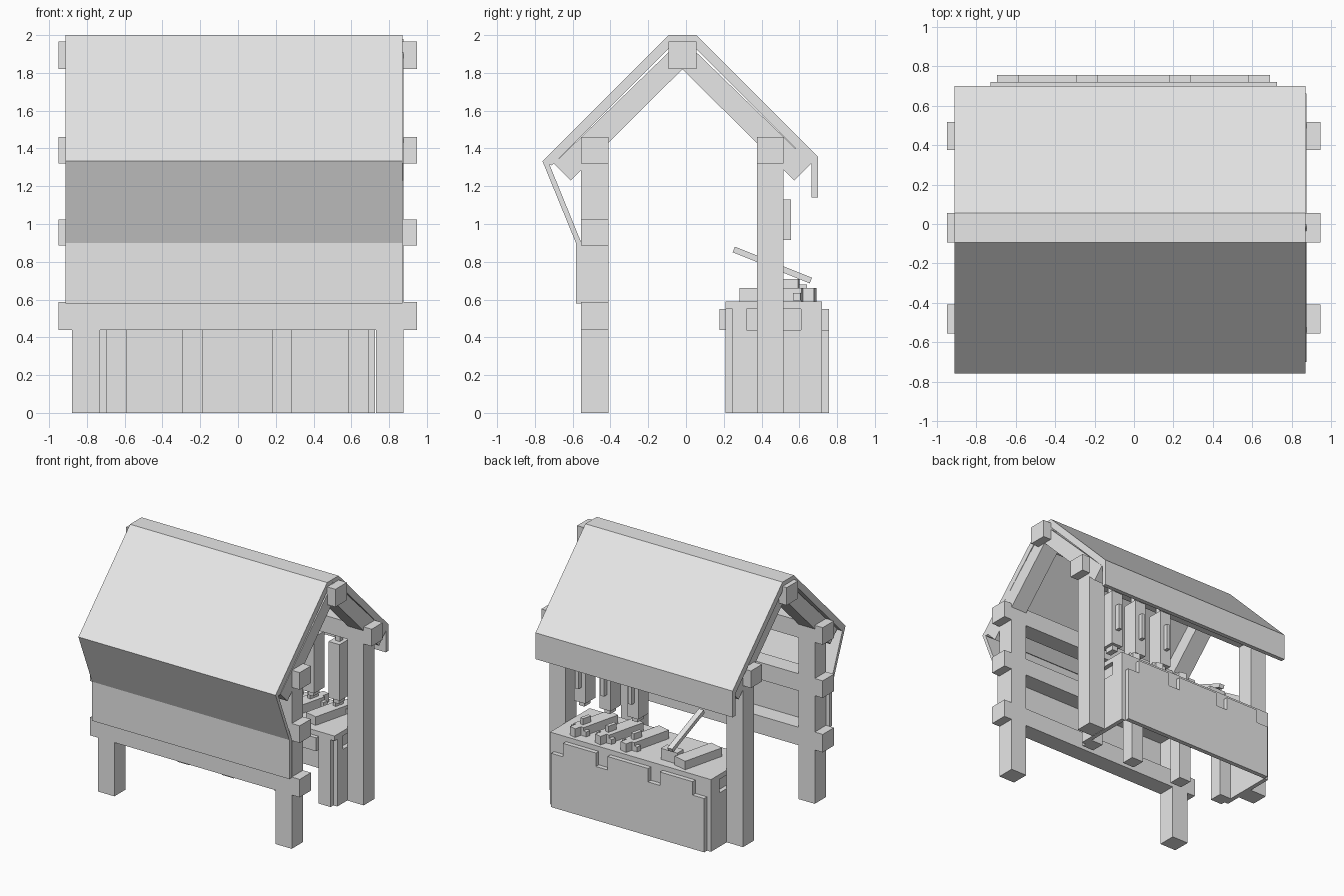
import bpy
import bmesh
from math import radians
from mathutils import Matrix, Vector

cube = bpy.data.objects.get("Cube")
if cube:
    bpy.data.objects.remove(cube, do_unlink=True)

grey = bpy.data.materials.new("plain_grey")
grey.use_nodes = True
tone = (0.8, 0.8, 0.8, 1)
grey.diffuse_color = tone
grey.node_tree.nodes["Principled BSDF"].inputs["Base Color"].default_value = tone


def finish(name, bm):
    bmesh.ops.recalc_face_normals(bm, faces=bm.faces)
    mesh = bpy.data.meshes.new(name)
    bm.to_mesh(mesh)
    bm.free()
    mesh.materials.append(grey)
    ob = bpy.data.objects.new(name, mesh)
    bpy.context.scene.collection.objects.link(ob)
    return ob


def box(name, x, y, z):
    """Box from (low, high) ranges on each axis."""
    bm = bmesh.new()
    size = [b - a for a, b in (x, y, z)]
    mid = [(a + b) / 2 for a, b in (x, y, z)]
    bmesh.ops.create_cube(bm, size=1, matrix=Matrix.Translation(mid) @ Matrix.Diagonal((*size, 1)))
    return finish(name, bm)


def prism(name, profile, x0, x1, along_x=True):
    """Extrude a profile: (y, z) along x, or (x, z) along y."""
    bm = bmesh.new()
    place = (lambda a, b: (x0, a, b)) if along_x else (lambda a, b: (a, x0, b))
    face = bm.faces.new([bm.verts.new(place(a, b)) for a, b in profile])
    step = Vector((x1 - x0, 0, 0) if along_x else (0, x1 - x0, 0))
    new = bmesh.ops.extrude_face_region(bm, geom=[face])["geom"]
    bmesh.ops.translate(bm, vec=step, verts=[v for v in new if isinstance(v, bmesh.types.BMVert)])
    return finish(name, bm)


def notched(lo, hi, base, low, high, notches):
    """Board outline with notches cut in its top edge."""
    pts = [(lo, base)]
    cuts = sorted(notches)
    if cuts[0][0] > lo:
        pts.append((lo, high))
    for a, b in cuts:
        if a > lo:
            pts.append((a, high))
        pts += [(a, low), (b, low)]
        if b < hi:
            pts.append((b, high))
    if cuts[-1][1] < hi:
        pts.append((hi, high))
    return pts + [(hi, base)]


# Timber frame: posts, rafters and long beams
FRONT, BACK = (-0.555, -0.41), (0.375, 0.517)
rafter = [(-0.019, 1.98), (0.663, 1.319), (0.574, 1.23), (-0.019, 1.82), (-0.61, 1.23), (-0.7, 1.32)]
for side, x in (("left", (0.73, 0.875)), ("right", (-0.878, -0.73))):
    box(f"{side}_front_post", x, FRONT, (0, 1.4))
    box(f"{side}_back_post", x, BACK, (0, 1.4))
    prism(f"{side}_rafter", rafter, *x)

LENGTH = (-0.95, 0.947)
box("ridge_beam", LENGTH, (-0.093, 0.055), (1.82, 1.965))
box("front_eave_beam", LENGTH, FRONT, (1.32, 1.46))
box("back_eave_beam", LENGTH, BACK, (1.32, 1.46))
box("front_middle_beam", LENGTH, FRONT, (0.885, 1.025))
box("front_lower_beam", LENGTH, FRONT, (0.44, 0.587))

# Roof cloth with hanging edges
ROOF = (-0.912, 0.872)
prism("roof_cloth", [(-0.093, 2), (0.055, 2), (0.7, 1.355), (0.7, 1.14), (0.665, 1.14),
                     (0.665, 1.317), (0.032, 1.95), (-0.07, 1.95), (-0.71, 1.31), (-0.76, 1.333)], *ROOF)
prism("front_cloth", [(-0.76, 1.333), (-0.583, 0.9), (-0.583, 0.58), (-0.554, 0.58),
                      (-0.554, 0.9), (-0.725, 1.32)], *ROOF)

# Counter: top, legs, notched boards
TABS = [(-0.695, -0.59), (-0.293, -0.187), (0.18, 0.286), (0.583, 0.69)]
box("counter_top", (-0.73, 0.726), (0.21, 0.72), (0.55, 0.59))
box("counter_core", (-0.695, 0.69), (0.21, 0.72), (0.44, 0.55))
prism("counter_back_board", notched(-0.695, 0.69, 0, 0.44, 0.55, TABS), 0.72, 0.757, False)
for i, tab in enumerate(TABS):
    box(f"counter_leg_{i + 1}", tab, (0.21, 0.32), (0, 0.45))
for i in range(3):
    box(f"counter_front_rail_{i + 1}", (TABS[i][1], TABS[i + 1][0]), (0.177, 0.21), (0.44, 0.55))
for side, x in (("left", (0.69, 0.726)), ("right", (-0.73, -0.695))):
    prism(f"counter_{side}_board", notched(0.246, 0.72, 0, 0.44, 0.55, [(0.32, 0.61)]), *x)


# Fish: body, tail, top fin and side fins, built lengthwise on y
def fish(name, length, depth, transform):
    half = length / 2
    parts = [((0, -0.03, 0), (0.11, length - 0.06, depth)),
             ((0, half - 0.03, 0), (0.06, 0.06, depth)),
             ((0, 0.07, depth / 2 + 0.02), (0.03, 0.08, 0.06)),
             ((0.065, 0.12, -0.01), (0.04, 0.04, 0.04)),
             ((-0.065, 0.12, -0.01), (0.04, 0.04, 0.04))]
    bm = bmesh.new()
    for mid, size in parts:
        bmesh.ops.create_cube(bm, size=1, matrix=transform @ Matrix.Translation(mid) @ Matrix.Diagonal((*size, 1)))
    finish(name, bm)


turn = Matrix.Rotation(radians(-14), 4, "Z")
for i, x in enumerate((0.5, 0.27, 0.04)):
    fish(f"counter_fish_{i + 1}", 0.4, 0.07, Matrix.Translation((x, 0.49, 0.625)) @ turn)
board = box("cutting_board", (-0.06, 0.06), (-0.18, 0.18), (0, 0.07))
board.matrix_world = Matrix.Translation((-0.46, 0.5, 0.59)) @ turn

for i, x in enumerate((0.6, 0.37, 0.12)):
    box(f"hanging_fish_{i + 1}", (x - 0.05, x + 0.05), (0.385, 0.516), (0.79, 1.25))
    box(f"hanging_fin_{i + 1}", (x - 0.015, x + 0.015), (0.516, 0.555), (0.915, 1.13))
    box(f"hanging_cord_{i + 1}", (x - 0.02, x + 0.02), (0.43, 0.47), (1.25, 1.33))
    box(f"hanging_tail_{i + 1}", (x - 0.025, x + 0.025), (0.41, 0.49), (0.75, 0.79))

# Chopping tool resting on the counter
handle = box("tool_handle", (-0.022, 0.022), (-0.22, 0.22), (-0.016, 0.016))
handle.matrix_world = Matrix.Translation((-0.32, 0.457, 0.783)) @ Matrix.Rotation(radians(-22), 4, "X")
box("tool_head", (-0.37, -0.22), (0.56, 0.64), (0.59, 0.68))
